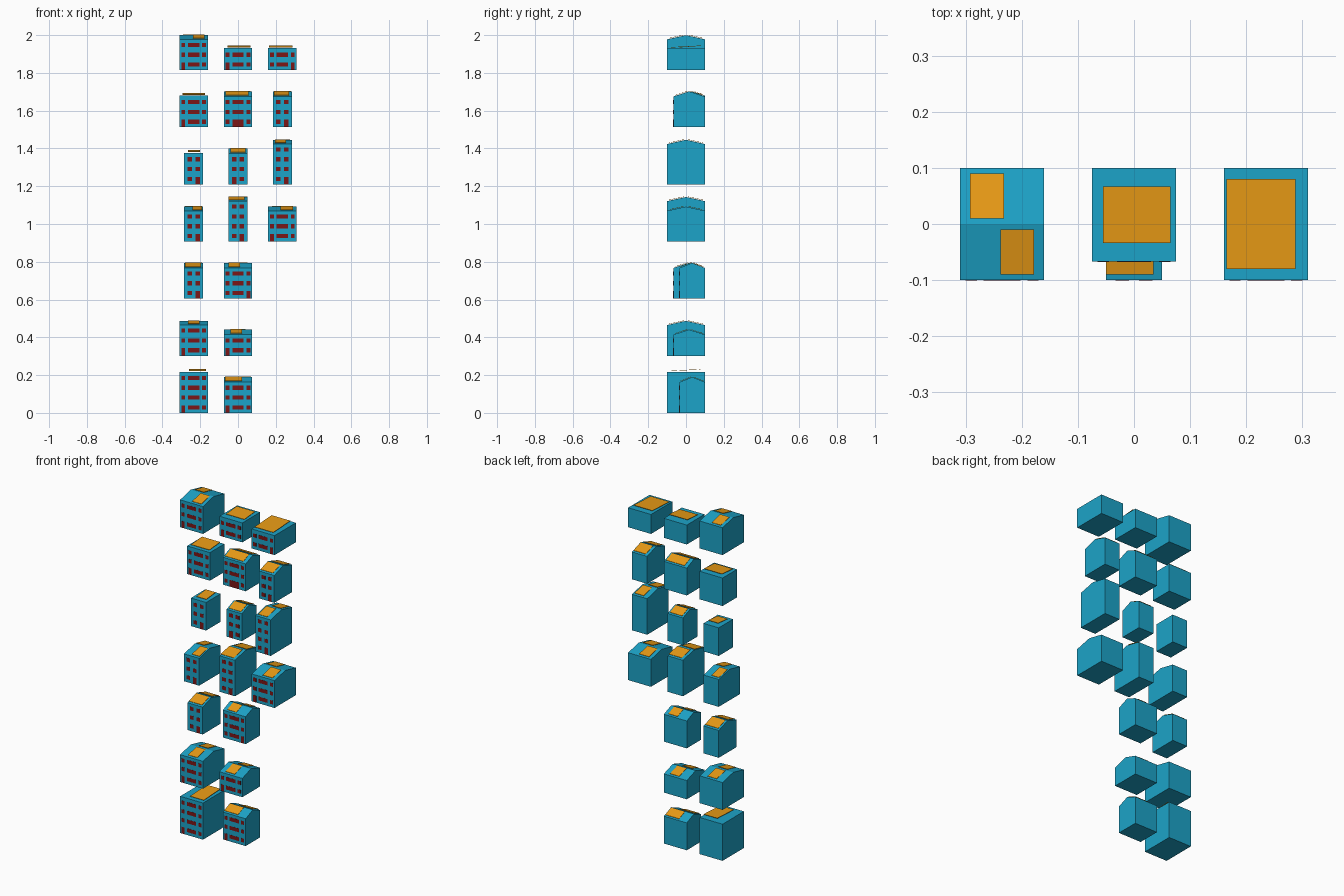
import bpy

if "Cube" in bpy.data.objects:
    bpy.data.objects.remove(bpy.data.objects["Cube"])

def mat(name, c):
    m = bpy.data.materials.new(name)
    m.diffuse_color = (*c, 1)
    m.use_nodes = True
    m.node_tree.nodes["Principled BSDF"].inputs["Base Color"].default_value = m.diffuse_color
    return m

TEAL = mat("wall_teal", (0.012, 0.37, 0.58))
RED = mat("window_red", (0.2, 0.008, 0.008))
GOLD = mat("panel_orange", (0.82, 0.33, 0.008))
BACK = 0.1   # all houses share the same back plane

def mesh(name, verts, faces, m):
    me = bpy.data.meshes.new(name)
    me.from_pydata(verts, [], faces)
    me.materials.append(m)
    ob = bpy.data.objects.new(name, me)
    bpy.context.collection.objects.link(ob)
    return ob

def prism(x0, x1, prof, start=0):
    # side profile (y, z) extruded along x
    n = len(prof)
    v = [(x, y, z) for x in (x0, x1) for y, z in prof]
    f = [tuple(range(n))[::-1], tuple(range(n, 2 * n))]
    f += [(i, (i + 1) % n, (i + 1) % n + n, i + n) for i in range(n)]
    return v, [tuple(i + start for i in q) for q in f]

def panel(name, x0, x1, y0, z0, y1, z1, t=0.002):
    # thin tilted slab
    lo, hi = sorted([(y0, z0), (y1, z1)])
    prof = [lo, hi, (hi[0], hi[1] + t), (lo[0], lo[1] + t)]
    mesh(name, *prism(x0, x1, prof), GOLD)

def body(name, cx, w, d, z, h, rise):
    # flat or gabled block
    y0 = BACK - d
    prof = [(y0, z), (BACK, z), (BACK, z + h)]
    if rise:
        prof.append((BACK - d / 2, z + h + rise))
    prof.append((y0, z + h))
    mesh(name, *prism(cx - w / 2, cx + w / 2, prof), TEAL)

def openings(name, cx, w, d, z, floors, door):
    # windows on each floor and one door on the ground floor
    cols = [(-0.055, 0.02), (0, 0.06), (0.055, 0.02)] if w > 0.12 else [(-0.021, 0.024), (0.021, 0.024)]
    y = BACK - d
    v, f = [], []
    for k in range(floors):
        for i, (ox, ww) in enumerate(cols):
            lo, hi = z + k * 0.052 + 0.018, z + k * 0.052 + 0.040
            if k == 0 and i == door:
                lo = z + 0.001
            prof = [(y - 0.0008, lo), (y + 0.0005, lo), (y + 0.0005, hi), (y - 0.0008, hi)]
            a, b = prism(cx + ox - ww / 2, cx + ox + ww / 2, prof, len(v))
            v += a
            f += b
    mesh(name, v, f, RED)

def house(tag, col, row, w, d, floors, door, p0, p1, cover=0):
    # cover > 0 means a flat roof with one tilted panel, otherwise a gable
    cx, z = col * 0.235, row * 0.3025
    h = 0.0135 + 0.051 * floors - (0 if cover else 0.004)
    rise = 0 if cover else (0.022 if d > 0.18 else 0.027)
    body("house_" + tag, cx, w, d, z, h, rise)
    openings("windows_" + tag, cx, w, d, z, floors, door)
    ym, top = BACK - d / 2, z + h
    if cover:
        hy = d * cover / 2
        panel("roof_panel_" + tag, cx + p0, cx + p1, ym - hy, top + 0.004, ym + hy, top + 0.012)
        return
    # one panel floating over each slope, the back one mirrored in x
    for side, a, b, ye in (("front", p0, p1, BACK - d), ("back", -p1, -p0, BACK)):
        panel(f"{side}_panel_{tag}", cx + a, cx + b, ye + (ym - ye) * 0.1, top + rise * 0.1 + 0.003,
              ye + (ym - ye) * 0.9, top + rise * 0.9 + 0.003)

W, N = 0.15, 0.1                       # wide and narrow fronts
DEEP, MID, SHORT = 0.2, 0.167, 0.135   # house depths

# rows from the bottom up, houses from left to right:
# width, depth, floors, door column, panel x range, flat-roof panel cover
ROWS = [
    [(W, DEEP, 4, 0, -.025, .065, .78), (W, SHORT, 3, 0, -.07, .02)],
    [(W, DEEP, 3, 0, -.03, .03), (W, MID, 2, 0, -.04, .02)],
    [(N, MID, 3, 1, -.045, .04), (W, SHORT, 3, 2, -.05, .01)],
    [(N, DEEP, 3, 1, -.005, .045), (N, DEEP, 4, 1, -.05, .035), (W, DEEP, 3, 0, -.01, .055)],
    [(N, SHORT, 3, 1, -.03, .035, .65), (N, SHORT, 3, 0, -.04, .04), (N, DEEP, 4, 1, -.04, .02)],
    [(W, SHORT, 3, 0, -.06, .06, .75), (W, SHORT, 3, 1, -.065, .055), (N, MID, 3, 1, -.045, .035)],
    [(W, DEEP, 3, 0, -.003, .057), (W, MID, 2, 0, -.055, .065, .6), (W, DEEP, 2, 2, -.07, .053, .8)],
]
for r, houses in enumerate(ROWS):
    for c, spec in enumerate(houses):
        house(f"{r + 1}_{c + 1}", c - 1, r, *spec)
